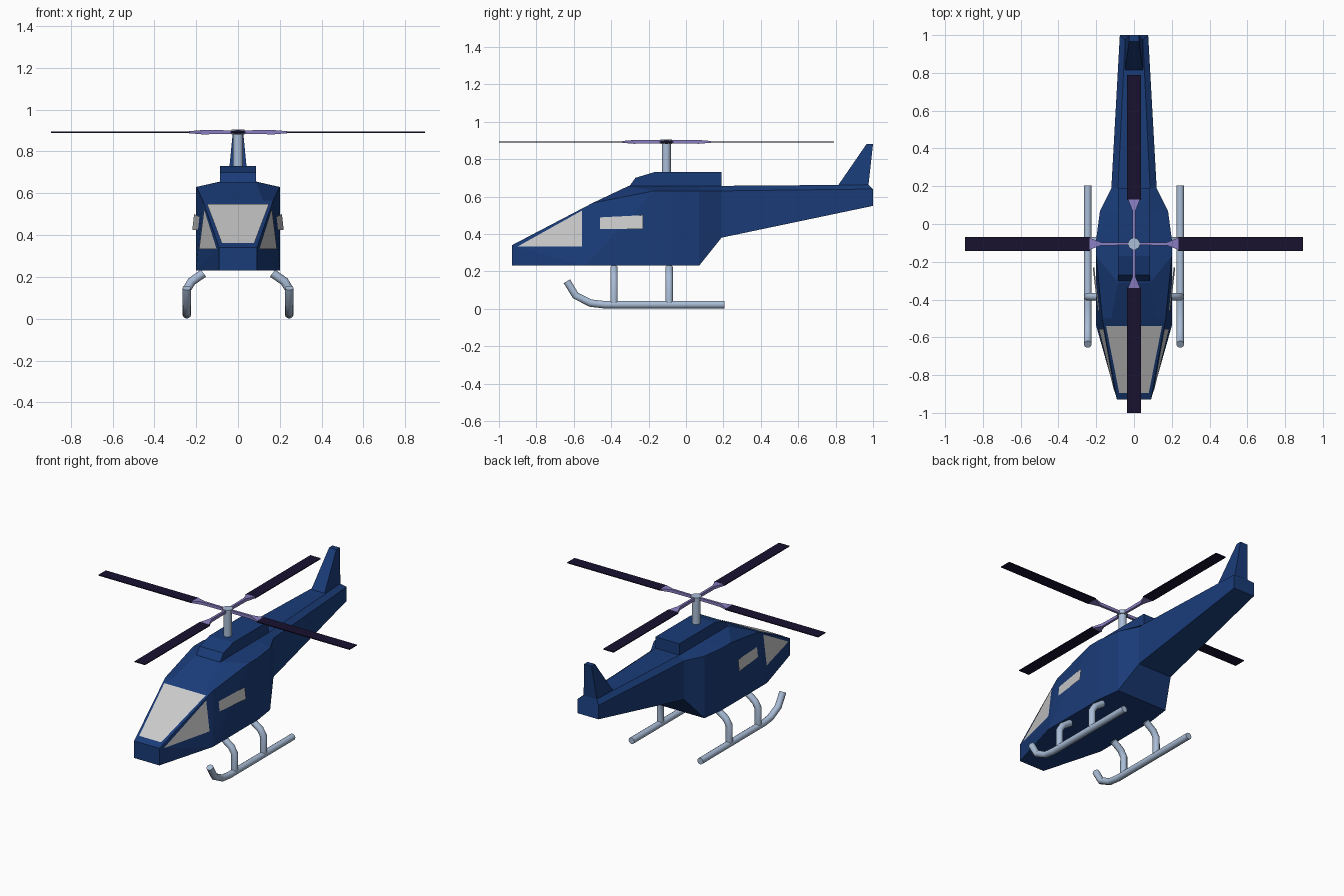
import bpy, bmesh, math
from mathutils import Vector, Matrix
from mathutils.geometry import normal

if "Cube" in bpy.data.objects:
    bpy.data.objects.remove(bpy.data.objects["Cube"])


def material(name, rgb):
    m = bpy.data.materials.new(name)
    m.diffuse_color = (*rgb, 1)
    m.use_nodes = True
    m.node_tree.nodes["Principled BSDF"].inputs["Base Color"].default_value = m.diffuse_color
    return m


BLUE = material("navy_paint", (0.01, 0.045, 0.19))
STEEL = material("pale_steel", (0.40, 0.51, 0.68))
PURPLE = material("violet_arm", (0.25, 0.21, 0.54))
DARK = material("blade_dark", (0.009, 0.006, 0.03))


def mesh_object(name, verts, faces, mat=None):
    me = bpy.data.meshes.new(name)
    bm = bmesh.new()
    vs = [bm.verts.new(v) for v in verts]
    for f in faces:
        bm.faces.new([vs[i] for i in f])
    if len(faces) > 1:
        bmesh.ops.recalc_face_normals(bm, faces=bm.faces)
    bm.to_mesh(me)
    bm.free()
    ob = bpy.data.objects.new(name, me)
    bpy.context.collection.objects.link(ob)
    if mat:
        me.materials.append(mat)
    return ob


def loft(name, rings, mat, split=None):
    """Skin closed rings; split maps (bay, side) to a diagonal direction."""
    n = len(rings[0])
    faces = []
    for i in range(len(rings) - 1):
        for k in range(n):
            j = (k + 1) % n
            a, b, c, d = i*n + k, i*n + j, (i+1)*n + j, (i+1)*n + k
            mode = (split or {}).get((i, k))
            if mode == "bd":
                faces += [(a, b, d), (b, c, d)]
            elif mode == "ac":
                faces += [(a, b, c), (a, c, d)]
            else:
                faces.append((a, b, c, d))
    faces += [tuple(range(n)), tuple(range((len(rings)-1)*n, len(rings)*n))]
    return mesh_object(name, [p for r in rings for p in r], faces, mat)


# Fuselage: right-half stations (floor edge, shoulder edge, roof edge)
stations = [
    [(.09, -.93, .23), (.09, -.93, .34), (.05, -.93, .34)],
    [(.20, -.54, .23), (.168, -.50, .565), (.12, -.50, .565)],
    [(.20, -.17, .23), (.20, -.17, .63), (.085, -.31, .655)],
    [(.20, -.08, .23), (.20, -.08, .63), (.085, -.08, .656)],
    [(.18, .07, .23), (.18, .07, .63), (.085, .07, .656)],
    [(.12, .19, .38), (.12, .19, .63), (.085, .19, .657)],
    [(.075, 1.0, .55), (.075, 1.0, .64), (.047, .975, .663)],
]
rings = [s + [(-x, y, z) for x, y, z in reversed(s)] for s in stations]
loft("fuselage", rings, BLUE,
     {(0, 0): "bd", (0, 4): "ac", (1, 0): "ac", (1, 4): "bd"})

# Engine cowl on the roof
cowl = [(-.31, .645), (-.27, .70), (-.17, .73), (.19, .73), (.19, .645)]
loft("engine_cowl", [[(x, y, z) for y, z in cowl] for x in (-.085, .085)], BLUE)

# Tail fin, tapered upward
def rect(hx, y0, y1, z):
    return [(-hx, y0, z), (hx, y0, z), (hx, y1, z), (-hx, y1, z)]

loft("tail_fin", [rect(.048, .81, .975, .655), rect(.026, .965, 1.0, .88)], BLUE)

# Windows: thin panes lying on the body's flat panels
front_plane = [Vector(p) for p in (stations[0][1], stations[1][0], stations[1][1])]
side_plane = [Vector(p) for p in (stations[1][0], stations[2][1], stations[1][1])]
nose_pane = [(-.90, .332), (-.555, .332), (-.555, .525)]
cabin_pane = [(-.46, .425), (-.23, .425), (-.23, .50), (-.46, .488)]


def side_pane(name, plane, yz, side):
    nrm = normal(plane)
    if nrm.x < 0:
        nrm = -nrm
    p = plane[0]
    pts = []
    for y, z in yz:
        x = p.x - (nrm.y*(y - p.y) + nrm.z*(z - p.z)) / nrm.x
        v = Vector((x, y, z)) + nrm*.003
        pts.append((v.x*side, v.y, v.z))
    order = range(len(pts)) if side > 0 else reversed(range(len(pts)))
    mesh_object(name, pts, [tuple(order)])


for side, label in ((1, "right"), (-1, "left")):
    side_pane(label + "_nose_window", front_plane, nose_pane, side)
    side_pane(label + "_cabin_window", side_plane, cabin_pane, side)

slope = (.565 - .34) / .43
wz = lambda y: .34 + (y + .93)*slope + .004
mesh_object("windshield", [(-.078, -.895, wz(-.895)), (.078, -.895, wz(-.895)),
                           (.148, -.54, wz(-.54)), (-.148, -.54, wz(-.54))],
            [(0, 1, 2, 3)])


# Rotor mast and hub
def cylinder(name, r, z0, z1, mat):
    bpy.ops.mesh.primitive_cylinder_add(vertices=20, radius=r, depth=z1 - z0,
                                        location=(0, -.105, (z0 + z1)/2))
    ob = bpy.context.object
    ob.name = name
    ob.data.materials.append(mat)
    bpy.ops.object.shade_smooth_by_angle()


cylinder("rotor_mast", .024, .72, .89, STEEL)
cylinder("rotor_hub", .031, .88, .905, STEEL)


# Four rotor arms with flared grips, and blades
def spoke(name, sections, mat, angle):
    ring = [[(r, -w, -t), (r, w, -t), (r, w, t), (r, -w, t)] for r, w, t in sections]
    ob = loft(name, ring, mat)
    ob.data.transform(Matrix.Translation((0, -.105, .892)) @ Matrix.Rotation(angle, 4, 'Z'))


for i in range(4):
    a = i*math.pi/2
    spoke(f"rotor_arm_{i+1}", [(.01, .007, .009), (.175, .008, .010),
                               (.235, .032, .005)], PURPLE, a)
    spoke(f"rotor_blade_{i+1}", [(.232, .037, .003), (.895, .037, .003)], DARK, a)


# Landing gear: bent tubes
def tube(name, pts, r):
    cu = bpy.data.curves.new(name, 'CURVE')
    cu.dimensions = '3D'
    cu.bevel_depth = r
    cu.bevel_resolution = 3
    cu.use_fill_caps = True
    sp = cu.splines.new('POLY')
    sp.points.add(len(pts) - 1)
    for p, co in zip(sp.points, pts):
        p.co = (*co, 1)
    cu.materials.append(STEEL)
    ob = bpy.data.objects.new(name, cu)
    bpy.context.collection.objects.link(ob)


for side, label in ((1, "right"), (-1, "left")):
    x = .245*side
    tube(label + "_skid", [(x, .205, .022), (x, -.44, .022), (x, -.51, .03),
                           (x, -.59, .07), (x, -.637, .147)], .021)
    for y, pos in ((-.385, "front"), (-.09, "rear")):
        tube(f"{label}_{pos}_strut",
             [(x, y, .03), (x, y, .14), (.222*side, y, .178), (.165*side, y, .218)], .021)
